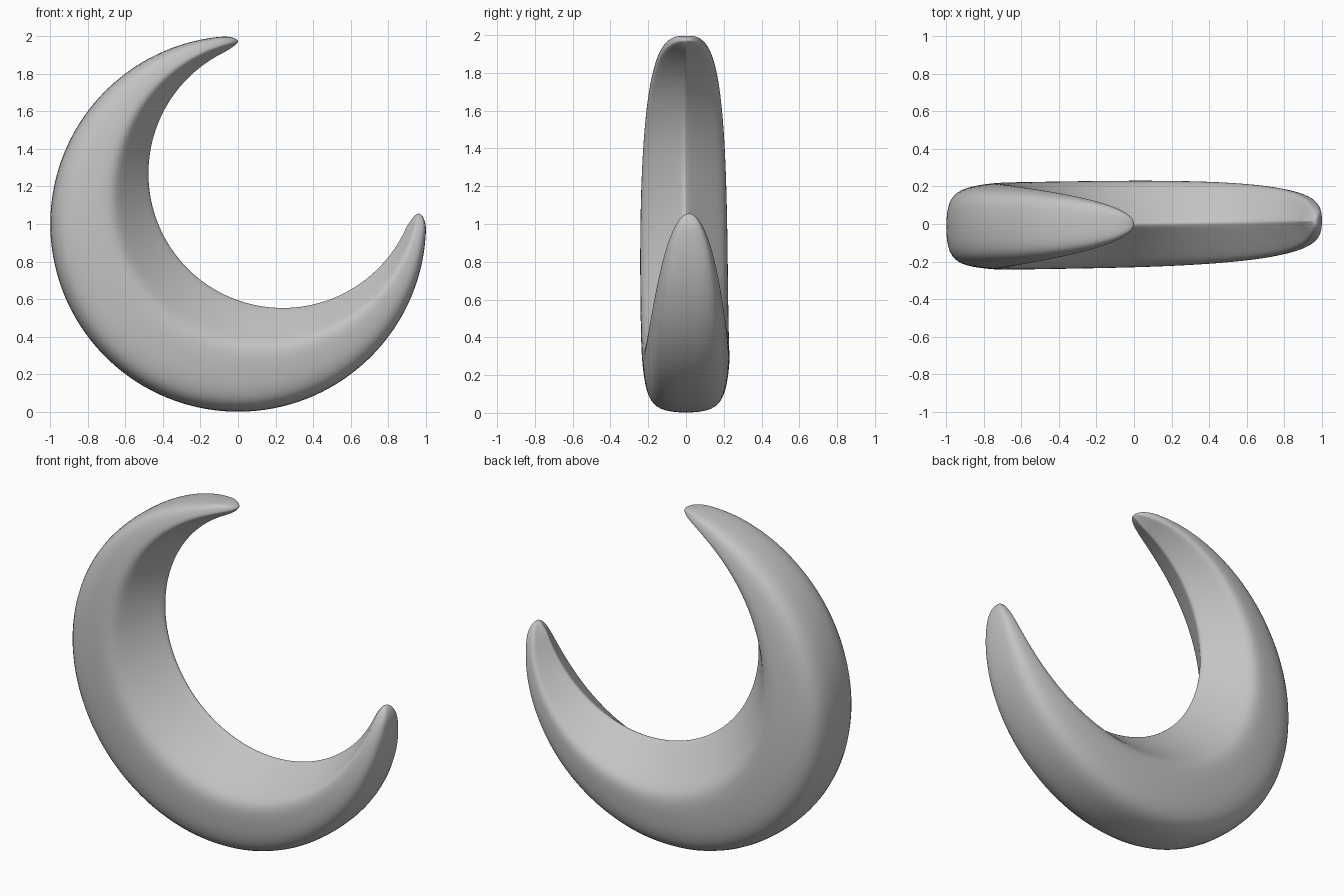
import bpy, bmesh
from math import sin, cos, pi, sqrt, radians
from mathutils import Vector

cube = bpy.data.objects.get("Cube")
if cube:
    bpy.data.objects.remove(cube)

grey = bpy.data.materials.new("plain_grey")
grey.use_nodes = True
colour = (0.55, 0.55, 0.55, 1)
grey.diffuse_color = colour
grey.node_tree.nodes["Principled BSDF"].inputs["Base Color"].default_value = colour

# Crescent between an outer circle and an offset inner circle
CENTRE = Vector((0, 1))
OFFSET = Vector((0.24, 0.27))
INNER = 0.715
HALF_WIDTH = 0.233
START, END = 90, 363.3
RINGS = 100

# Half cross-section: (fraction from inner ridge to outer rim, fraction of half width)
HALF = [(0, 0), (0.012, 0.06), (0.07, 0.19), (0.2, 0.5), (0.32, 0.8), (0.37, 0.91),
        (0.42, 0.975), (0.48, 1), (0.56, 0.995), (0.65, 0.97), (0.76, 0.93),
        (0.85, 0.86), (0.92, 0.76), (0.97, 0.58), (0.994, 0.32), (1, 0)]
SECTION = HALF + [(f, -w) for f, w in reversed(HALF[1:-1])]


def place(angle, radius, y):
    x, z = radius * cos(angle), radius * sin(angle)
    return (x, y + 0.016 * x, CENTRE.y + z)      # very slight twist off the plane


def radii(angle):
    """Inner and outer radius along a ray from the outer centre."""
    along = OFFSET.dot(Vector((cos(angle), sin(angle))))
    return along + sqrt(along ** 2 + INNER ** 2 - OFFSET.length_squared), 1.0


def ring(bm, u):
    degrees = START + (END - START) * u
    angle = radians(degrees)
    inner, outer = radii(angle)
    # round off the last few degrees of each horn
    tip = min(1, min(degrees - START, END - degrees) / 5)
    middle = (inner + outer) / 2
    thick = (outer - inner) * sqrt(max(0, 1 - (1 - tip) ** 2))
    width = HALF_WIDTH * sqrt(max(0, 1 - abs(2 * u - 1) ** 3.5))
    return [bm.verts.new(place(angle, middle + (f - 0.5) * thick, w * width))
            for f, w in SECTION]


def pole(bm, degrees):
    angle = radians(degrees)
    return bm.verts.new(place(angle, sum(radii(angle)) / 2, 0))


# Loft the sections, packed closer together near the horns
bm = bmesh.new()
rings = [ring(bm, 0.5 - 0.5 * cos(pi * i / RINGS)) for i in range(1, RINGS)]
count = len(SECTION)
for a, b in zip(rings, rings[1:]):
    for j in range(count):
        k = (j + 1) % count
        bm.faces.new((a[j], a[k], b[k], b[j]))
for degrees, loop in ((START, rings[0]), (END, rings[-1])):
    point = pole(bm, degrees)
    for j in range(count):
        bm.faces.new((point, loop[j], loop[(j + 1) % count]))
bmesh.ops.recalc_face_normals(bm, faces=bm.faces)
for face in bm.faces:
    face.smooth = True

mesh = bpy.data.meshes.new("crescent")
bm.to_mesh(mesh)
bm.free()
mesh.materials.append(grey)
crescent = bpy.data.objects.new("crescent", mesh)
bpy.context.collection.objects.link(crescent)

# Soften the creases
soften = crescent.modifiers.new("soften", 'SUBSURF')
soften.levels = soften.render_levels = 1
